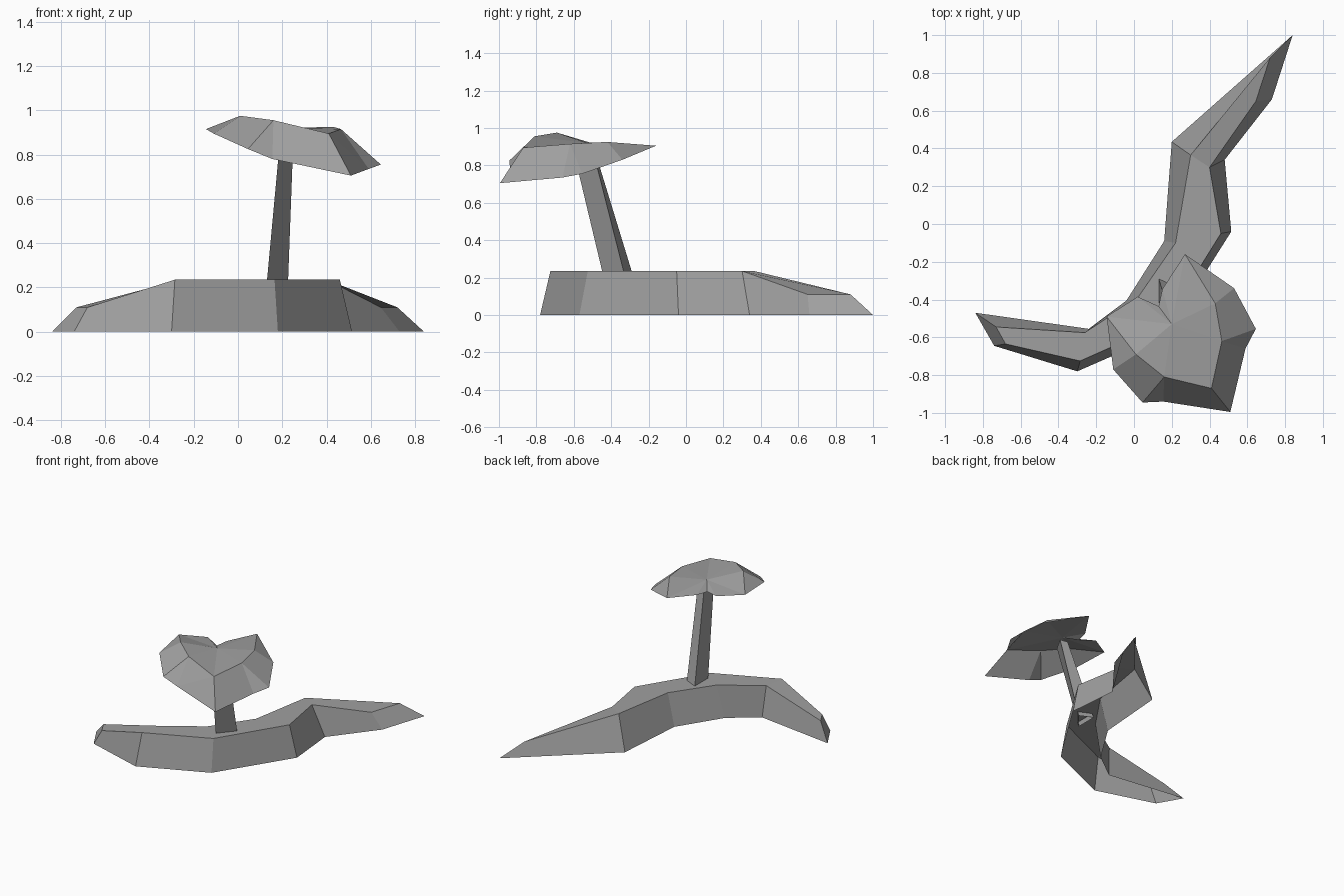
import bpy
import bmesh
from mathutils import Vector

default_cube = bpy.data.objects.get("Cube")
if default_cube:
    bpy.data.objects.remove(default_cube, do_unlink=True)


def make_material(name, colour):
    material = bpy.data.materials.new(name)
    material.use_nodes = True
    material.diffuse_color = colour
    material.node_tree.nodes["Principled BSDF"].inputs["Base Color"].default_value = colour
    return material


stone_grey = make_material("stone grey", (0.35, 0.35, 0.35, 1))


def finish(name, bm):
    """Turn a bmesh into a flat-shaded object in the shared grey."""
    mesh = bpy.data.meshes.new(name)
    bm.normal_update()
    bm.to_mesh(mesh)
    bm.free()
    mesh.materials.append(stone_grey)
    part = bpy.data.objects.new(name, mesh)
    bpy.context.collection.objects.link(part)
    return part


def loft(bm, sections, closed):
    """Bridge consecutive cross-sections with quads and return the vertex rows."""
    rows = [[bm.verts.new(point) for point in section] for section in sections]
    for near, far in zip(rows, rows[1:]):
        count = len(near)
        for i in range(count if closed else count - 1):
            j = (i + 1) % count
            bm.faces.new((near[i], far[i], far[j], near[j]))
    return rows


# Curved ridge: each station is outer foot, outer top, inner top, inner foot,
# followed by the height of the top
stations = [
    ((-.74, -.645), (-.68, -.635), (-.73, -.545), (-.84, -.47), .11),
    ((-.30, -.78), (-.285, -.725), (-.26, -.575), (-.24, -.555), .235),
    ((.18, -.57), (.165, -.525), (.02, -.39), (-.04, -.405), .235),
    ((.515, -.04), (.46, -.05), (.22, -.10), (.16, -.09), .235),
    ((.48, .34), (.40, .30), (.30, .365), (.20, .435), .235),
    ((.73, .66), (.645, .65), (.72, .88), (.84, 1), .11),
]
bm = bmesh.new()
sections = []
for outer_foot, outer_top, inner_top, inner_foot, height in stations:
    sections.append([(*outer_foot, 0), (*outer_top, height),
                     (*inner_top, height), (*inner_foot, 0)])
rows = loft(bm, sections, closed=False)
# Sloping end faces; the underside stays hollow
bm.faces.new(rows[0])
bm.faces.new(reversed(rows[-1]))
finish("curved_ridge", bm)

# Leaning three-sided stem with a slight taper
bm = bmesh.new()
loft(bm, [
    [(.128, -.28, .2), (.128, -.44, .2), (.225, -.325, .2)],
    [(.19, -.485, .87), (.19, -.60, .87), (.25, -.495, .87)],
], closed=True)
bmesh.ops.reverse_faces(bm, faces=bm.faces)
bmesh.ops.recalc_face_normals(bm, faces=bm.faces)
finish("stem", bm)

# Heart-shaped leaf: a drooping rim around a raised crown
leaf_points = {
    "tip": (.51, -.995, .705),
    "notch": (.13, -.435, .885),
    "centre": (.20, -.53, .92),
    "crown_front": (.41, -.87, .895),
    # left lobe
    "left_crown_a": (.465, -.62, .915),
    "left_crown_b": (.43, -.42, .925),
    "left_rim_a": (.59, -.66, .735),
    "left_rim_b": (.645, -.555, .755),
    "left_rim_c": (.53, -.34, .83),
    "left_rim_d": (.27, -.16, .905),
    "left_rim_e": (.15, -.345, .89),
    # right lobe
    "right_crown_a": (.16, -.81, .955),
    "right_crown_b": (.01, -.69, .975),
    "right_rim_a": (.155, -.94, .78),
    "right_rim_b": (.045, -.945, .825),
    "right_rim_c": (-.11, -.77, .895),
    "right_rim_d": (-.145, -.49, .915),
    "right_rim_e": (.02, -.385, .90),
}
# Face pattern of one lobe, shared by both
lobe_faces = [
    "crown_front tip rim_a",
    "crown_front rim_a crown_a",
    "crown_a rim_a rim_b",
    "crown_a rim_b rim_c crown_b",
    "crown_b rim_c rim_d",
    "centre crown_front crown_a",
    "centre crown_a crown_b",
    "centre crown_b rim_d",
    "centre rim_d rim_e",
    "centre rim_e notch",
]
bm = bmesh.new()
leaf = {name: bm.verts.new(point) for name, point in leaf_points.items()}
for side in ("left_", "right_"):
    for pattern in lobe_faces:
        corners = [leaf.get(side + word) or leaf[word] for word in pattern.split()]
        face = bm.faces.new(corners)
        face.normal_update()
        if face.normal.dot(Vector((0, 0, 1))) < 0:
            face.normal_flip()
finish("heart_leaf", bm)
